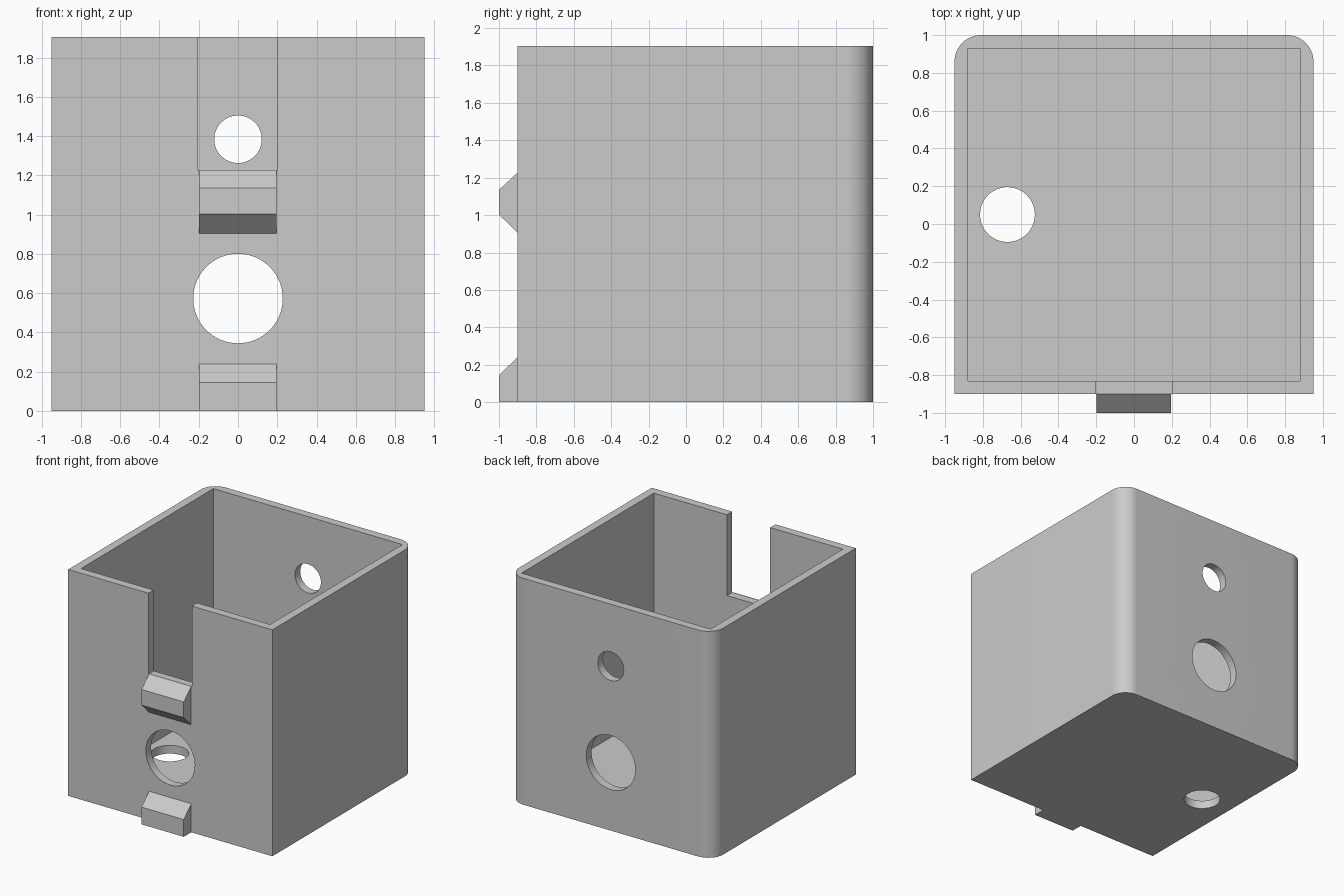
import bpy, bmesh, math
from mathutils import Matrix, Vector

if "Cube" in bpy.data.objects:
    bpy.data.objects.remove(bpy.data.objects["Cube"])

grey = bpy.data.materials.new("plain grey")
grey.diffuse_color = (0.6, 0.6, 0.6, 1)
grey.use_nodes = True
grey.node_tree.nodes["Principled BSDF"].inputs["Base Color"].default_value = grey.diffuse_color


def add_object(name, bm):
    bmesh.ops.recalc_face_normals(bm, faces=bm.faces)
    mesh = bpy.data.meshes.new(name)
    bm.to_mesh(mesh)
    bm.free()
    mesh.materials.append(grey)
    obj = bpy.data.objects.new(name, mesh)
    bpy.context.collection.objects.link(obj)
    return obj


def prism(name, profile, direction):
    """Extrude a closed 3D profile along a vector."""
    bm = bmesh.new()
    face = bm.faces.new([bm.verts.new(p) for p in profile])
    new = bmesh.ops.extrude_face_region(bm, geom=[face])["geom"]
    bmesh.ops.translate(bm, vec=Vector(direction),
                        verts=[v for v in new if isinstance(v, bmesh.types.BMVert)])
    return add_object(name, bm)


def box(name, x0, x1, y0, y1, z0, z1):
    return prism(name, [(x0, y0, z0), (x1, y0, z0), (x1, y1, z0), (x0, y1, z0)],
                 (0, 0, z1 - z0))


def cylinder(name, centre, radius, depth, rotation=Matrix()):
    bm = bmesh.new()
    bmesh.ops.create_cone(bm, cap_ends=True, segments=64, radius1=radius, radius2=radius,
                          depth=depth, matrix=Matrix.Translation(centre) @ rotation)
    return add_object(name, bm)


def cut(target, cutter):
    """Subtract a cutter from the target, then discard it."""
    mod = target.modifiers.new("cut", 'BOOLEAN')
    mod.operation, mod.solver, mod.object = 'DIFFERENCE', 'EXACT', cutter
    bpy.context.view_layer.objects.active = target
    bpy.ops.object.modifier_apply(modifier=mod.name)
    bpy.data.objects.remove(cutter)


# Open box, with the two rear vertical corners rounded
H, R = 1.905, 0.14
outline = [(-0.95, -0.9, 0), (0.95, -0.9, 0)]
for cx, start in ((0.95 - R, 0), (-0.95 + R, 90)):
    for i in range(17):
        a = math.radians(start + 90 * i / 16)
        outline.append((cx + R * math.cos(a), 1 - R + R * math.sin(a), 0))
housing = prism("box_housing", outline, (0, 0, H))
cut(housing, box("cavity_cutter", -0.88, 0.88, -0.83, 0.93, 0.07, 2.2))

# Front slot, aligned front and rear holes, and the floor hole
across = Matrix.Rotation(math.pi / 2, 4, 'X')
cut(housing, box("slot_cutter", -0.203, 0.2, -1.2, -0.5, 1.225, 2.2))
cut(housing, cylinder("large_hole_cutter", (0, 0, 0.573), 0.228, 3, across))
cut(housing, cylinder("small_hole_cutter", (0, 0, 1.384), 0.121, 3, across))
cut(housing, cylinder("floor_hole_cutter", (-0.67, 0.05, 0), 0.145, 0.6))

# Chamfered clips on the front wall
clips = {
    "upper_clip": [(-0.9, 0.905), (-1, 1.003), (-1, 1.135), (-0.9, 1.228)],
    "lower_clip": [(-0.9, 0), (-1, 0), (-1, 0.145), (-0.9, 0.24)],
}
for name, profile in clips.items():
    prism(name, [(-0.198, y, z) for y, z in profile], (0.393, 0, 0))

# Smooth only the curved surfaces
bpy.ops.object.select_all(action='DESELECT')
housing.select_set(True)
bpy.context.view_layer.objects.active = housing
bpy.ops.object.shade_smooth_by_angle(angle=math.radians(30))
